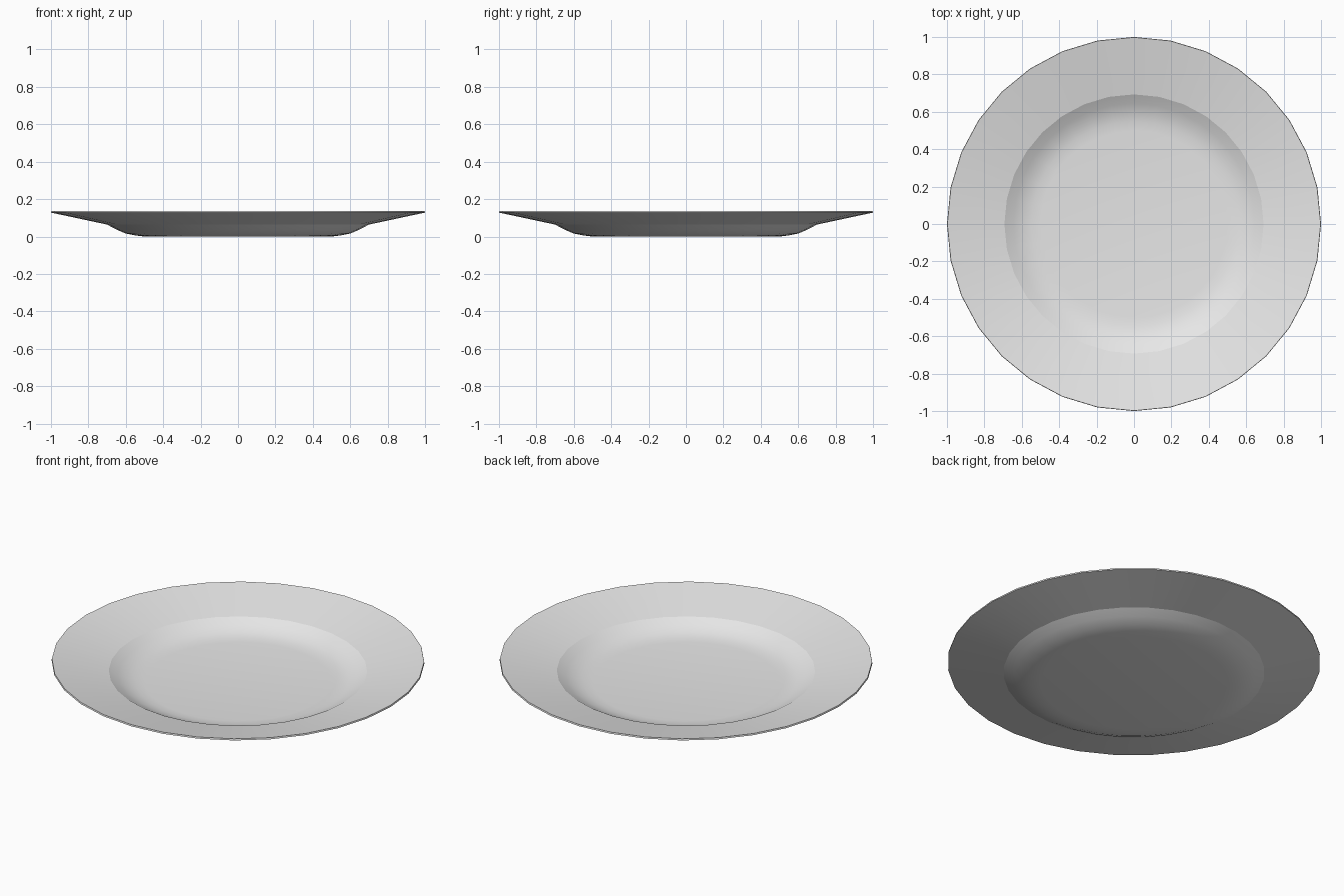
import bpy, math

if "Cube" in bpy.data.objects:
    bpy.data.objects.remove(bpy.data.objects["Cube"])

# Plate half-section (radius, height): underside outwards, then top surface inwards
profile = [(0.0, 0.0), (0.5, 0.0), (0.55, 0.006), (0.6, 0.016), (0.65, 0.037), (0.70, 0.064),
           (1.0, 0.128), (0.998, 0.137),
           (0.693, 0.073), (0.645, 0.046), (0.597, 0.025), (0.55, 0.015), (0.5, 0.01), (0.0, 0.01)]
N = 32

# Lathe the profile around z
verts, rings, faces = [], [], []
for r, z in profile:
    n = 1 if r == 0 else N
    rings.append([len(verts) + i for i in range(n)])
    for i in range(n):
        a = 2 * math.pi * i / N
        verts.append((r * math.cos(a), r * math.sin(a), z))
for a, b in zip(rings, rings[1:]):
    for i in range(N):
        j = (i + 1) % N
        if len(a) == 1:
            faces.append((a[0], b[j], b[i]))
        elif len(b) == 1:
            faces.append((a[i], a[j], b[0]))
        else:
            faces.append((a[i], a[j], b[j], b[i]))

mesh = bpy.data.meshes.new("plate")
mesh.from_pydata(verts, [], faces)
plate = bpy.data.objects.new("plate", mesh)
bpy.context.collection.objects.link(plate)

# Glazed ceramic colour
mat = bpy.data.materials.new("light grey ceramic")
mat.diffuse_color = (0.8, 0.8, 0.8, 1)
mat.use_nodes = True
mat.node_tree.nodes["Principled BSDF"].inputs["Base Color"].default_value = mat.diffuse_color
mesh.materials.append(mat)

# Smooth shading with crisp rim edges
bpy.context.view_layer.objects.active = plate
plate.select_set(True)
bpy.ops.object.shade_smooth_by_angle(angle=math.radians(14))
